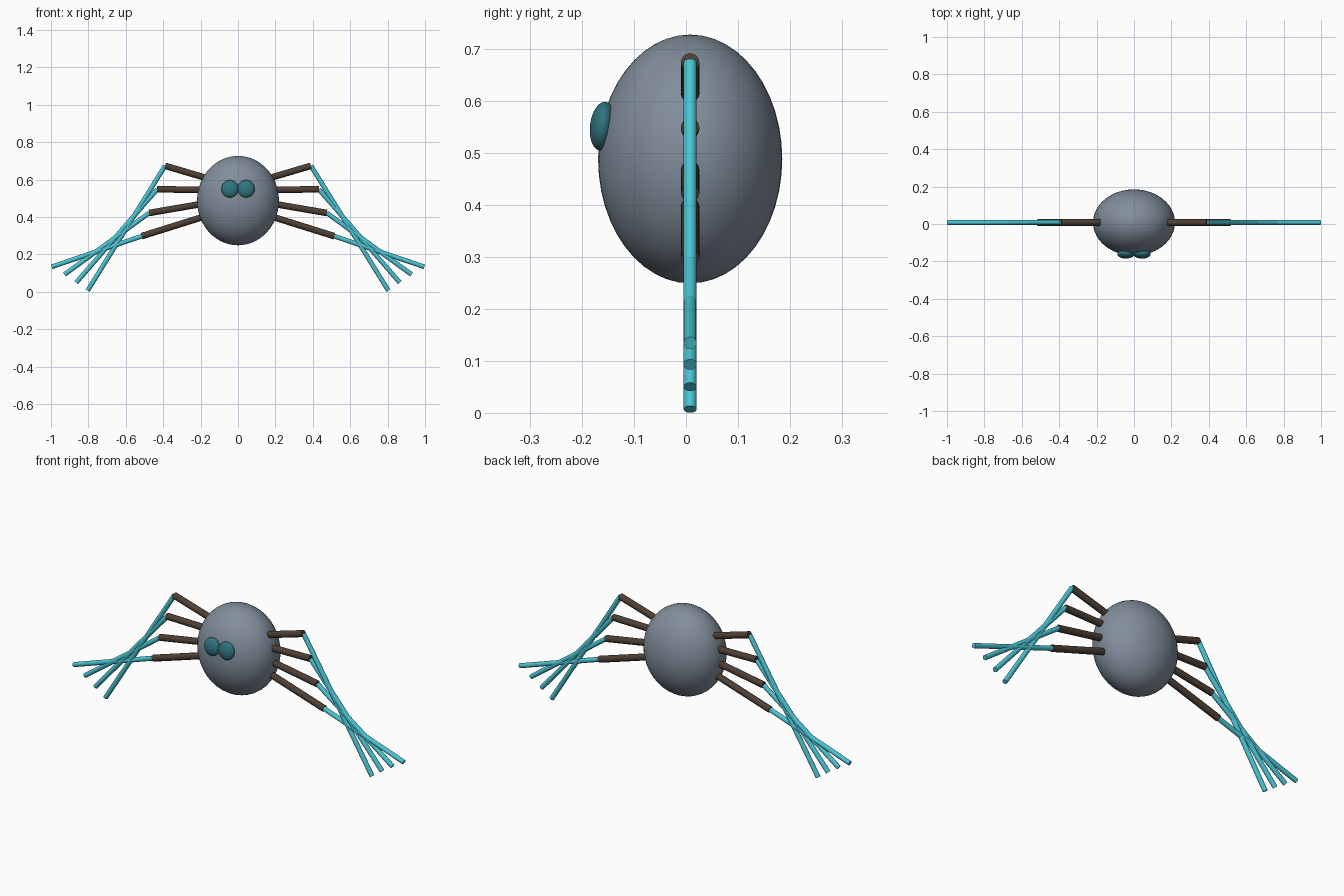
import bpy
from math import radians
from mathutils import Vector

if "Cube" in bpy.data.objects:
    bpy.data.objects.remove(bpy.data.objects["Cube"])

MID_Y = 0.008


def material(name, rgb):
    m = bpy.data.materials.new(name)
    m.diffuse_color = (*rgb, 1)
    m.use_nodes = True
    m.node_tree.nodes["Principled BSDF"].inputs["Base Color"].default_value = m.diffuse_color
    return m


slate = material("slate", (0.22, 0.27, 0.33))
brown = material("brown", (0.075, 0.05, 0.035))
cyan = material("cyan", (0.07, 0.55, 0.65))
teal = material("teal", (0.03, 0.17, 0.21))


def finish(name, mat):
    ob = bpy.context.object
    ob.name = name
    ob.data.materials.append(mat)
    bpy.ops.object.shade_smooth_by_angle(angle=radians(40))
    return ob


def ellipsoid(name, centre, radii, mat, tilt=0):
    bpy.ops.mesh.primitive_uv_sphere_add(segments=48, ring_count=24, location=centre,
                                         rotation=(tilt, 0, 0))
    bpy.context.object.scale = radii
    return finish(name, mat)


def rod(name, start, end, radius, mat):
    a, b = (Vector((p[0], MID_Y, p[1])) for p in (start, end))
    bpy.ops.mesh.primitive_cylinder_add(vertices=24, radius=radius, depth=(b - a).length,
                                        location=(a + b) / 2)
    bpy.context.object.rotation_euler = (b - a).to_track_quat('Z', 'Y').to_euler()
    return finish(name, mat)


# Egg-shaped body
ellipsoid("body", (0, MID_Y, 0.488), (0.219, 0.177, 0.239), slate)

# Leg points in the x-z plane: hip, knee, foot
legs = [
    ((0.183, 0.613), (0.390, 0.674), (0.804, 0.007)),
    ((0.190, 0.545), (0.432, 0.549), (0.865, 0.050)),
    ((0.190, 0.471), (0.475, 0.422), (0.928, 0.093)),
    ((0.183, 0.402), (0.515, 0.298), (0.996, 0.134)),
]

for side, s in (("left", -1), ("right", 1)):
    # Flattened eyes, leaning back slightly against the body
    ellipsoid(f"{side}_eye", (s * 0.043, -0.160, 0.551), (0.046, 0.0245, 0.047), teal, radians(-7))
    # Thick upper and thin lower leg segments
    for i, leg in enumerate(legs, 1):
        hip, knee, foot = ((s * x, z) for x, z in leg)
        rod(f"{side}_upper_leg_{i}", hip, knee, 0.0175, brown)
        rod(f"{side}_lower_leg_{i}", knee, foot, 0.0125, cyan)
